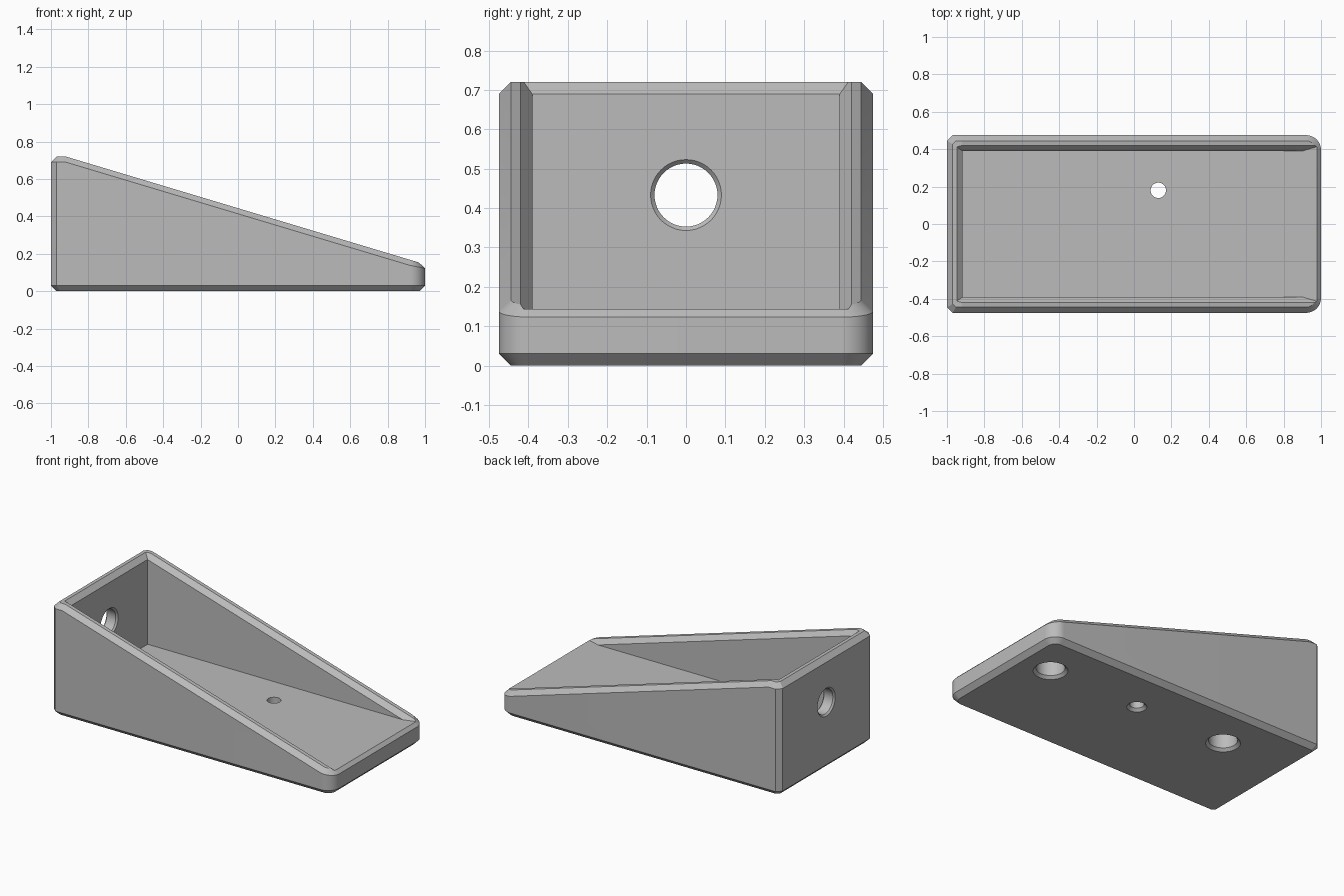
import bpy, bmesh, math
from mathutils import Vector, Matrix

if "Cube" in bpy.data.objects:
    bpy.data.objects.remove(bpy.data.objects["Cube"], do_unlink=True)

HALF_Y, CORNER, CH = 0.475, 0.08, 0.03      # half width, corner radius, chamfer
RIDGE, HIGH, SLOPE = -0.92, 0.72, -0.3      # where the rim starts to fall
FLOOR, IN_X, IN_Y = 0.144, -0.917, 0.39     # cavity floor and inner walls

grey = bpy.data.materials.new("plain grey")
grey.use_nodes = True
grey.diffuse_color = (0.5, 0.5, 0.5, 1)
grey.node_tree.nodes["Principled BSDF"].inputs["Base Color"].default_value = (0.5, 0.5, 0.5, 1)


def make(name, bm):
    bmesh.ops.recalc_face_normals(bm, faces=bm.faces)
    mesh = bpy.data.meshes.new(name)
    bm.to_mesh(mesh)
    bm.free()
    mesh.materials.append(grey)
    obj = bpy.data.objects.new(name, mesh)
    bpy.context.collection.objects.link(obj)
    return obj


def rim(x):
    return HIGH + SLOPE * max(0, x - RIDGE)


def footprint(inset):
    """Outline with chamfered tall corners and rounded low corners."""
    w, r = HALF_Y - inset, CORNER - inset
    cut = CH * 0.6 if inset else CH
    half = [(-1 + inset, w - cut), (-1 + inset + cut, w), (RIDGE, w)]
    for i in range(13):
        a = math.pi / 2 * (1 - i / 12)
        half.append((1 - CORNER + r * math.cos(a), HALF_Y - CORNER + r * math.sin(a)))
    return half + [(x, -y) for x, y in reversed(half)]


def bridge(bm, a, b):
    for i in range(len(a)):
        j = (i + 1) % len(a)
        bm.faces.new((a[i], a[j], b[j], b[i]))


# Solid wedge with chamfered bottom and rim
bm = bmesh.new()
outer, inner = footprint(0), footprint(CH)
rings = [[bm.verts.new((x, y, 0)) for x, y in inner],
         [bm.verts.new((x, y, CH)) for x, y in outer],
         [bm.verts.new((x, y, rim(p[0]) - CH)) for (x, y), p in zip(outer, inner)],
         [bm.verts.new((x, y, rim(x))) for x, y in inner]]
for a, b in zip(rings, rings[1:]):
    bridge(bm, a, b)
bm.faces.new(rings[0])
top = rings[-1]
bm.faces.new(top[2:-2])
bm.faces.new(top[:3] + top[-3:])
tray = make("wedge_tray", bm)


def carve(cutter):
    cutter.hide_render = True
    mod = tray.modifiers.new("carve", "BOOLEAN")
    mod.operation, mod.solver, mod.object = "DIFFERENCE", "EXACT", cutter
    bpy.context.view_layer.objects.active = tray
    bpy.ops.object.modifier_apply(modifier=mod.name)
    bpy.data.objects.remove(cutter, do_unlink=True)


def block(name, lo, hi, planes=()):
    """Box trimmed by planes given as (point, outward direction)."""
    bm = bmesh.new()
    bmesh.ops.create_cube(bm, size=1)
    lo, hi = Vector(lo), Vector(hi)
    for v in bm.verts:
        v.co = (lo + hi) / 2 + v.co * (hi - lo)
    for point, out in planes:
        bmesh.ops.bisect_plane(bm, geom=bm.verts[:] + bm.edges[:] + bm.faces[:],
                               plane_co=point, plane_no=out, clear_outer=True)
        bmesh.ops.holes_fill(bm, edges=[e for e in bm.edges if e.is_boundary])
    return make(name, bm)


# Open cavity, then the chamfer along its inner rim
carve(block("cavity_cutter", (IN_X, -IN_Y, FLOOR), (1.3, IN_Y, 1.2)))
low = HIGH - CH
flare = [((RIDGE, s * IN_Y, low), (SLOPE, s, -1)) for s in (1, -1)]
flare.append(((IN_X, 0, low), (-1, 0, -1)))
carve(block("rim_cutter", (-1.3, -0.7, FLOOR), (1.3, 0.7, 1.2), flare))


def bore(name, profile, place):
    """Round cutter from (radius, height) pairs along local z."""
    bm = bmesh.new()
    n = 48
    rings = [[bm.verts.new((r * math.cos(math.tau * i / n), r * math.sin(math.tau * i / n), h))
              for i in range(n)] for r, h in profile]
    for a, b in zip(rings, rings[1:]):
        bridge(bm, a, b)
    bm.faces.new(rings[0])
    bm.faces.new(rings[-1])
    bm.transform(place)
    carve(make(name, bm))


# Hole through the tall end wall, chamfered on both sides
bore("wall_hole_cutter",
     [(0.11, -1.02), (0.08, -0.99), (0.08, IN_X - 0.01), (0.11, IN_X + 0.02)],
     Matrix.Translation((0, 0, 0.433)) @ Matrix.Rotation(math.pi / 2, 4, "Y"))

# Small hole through the floor, between two blind sockets underneath
HOLE_X, HOLE_Y = 0.13, 0.18
bore("floor_hole_cutter", [(0.075, -0.017), (0.041, 0.017), (0.041, 0.3)],
     Matrix.Translation((HOLE_X, HOLE_Y, 0)))
for side in (-1, 1):
    bore("socket_cutter", [(0.117, -0.017), (0.083, 0.017), (0.083, 0.115)],
         Matrix.Translation((HOLE_X + side * 0.645, HOLE_Y, 0)))

# Smooth the round parts, keep chamfers crisp
bpy.ops.object.select_all(action="DESELECT")
tray.select_set(True)
bpy.context.view_layer.objects.active = tray
bpy.ops.object.shade_smooth_by_angle(angle=math.radians(15))
